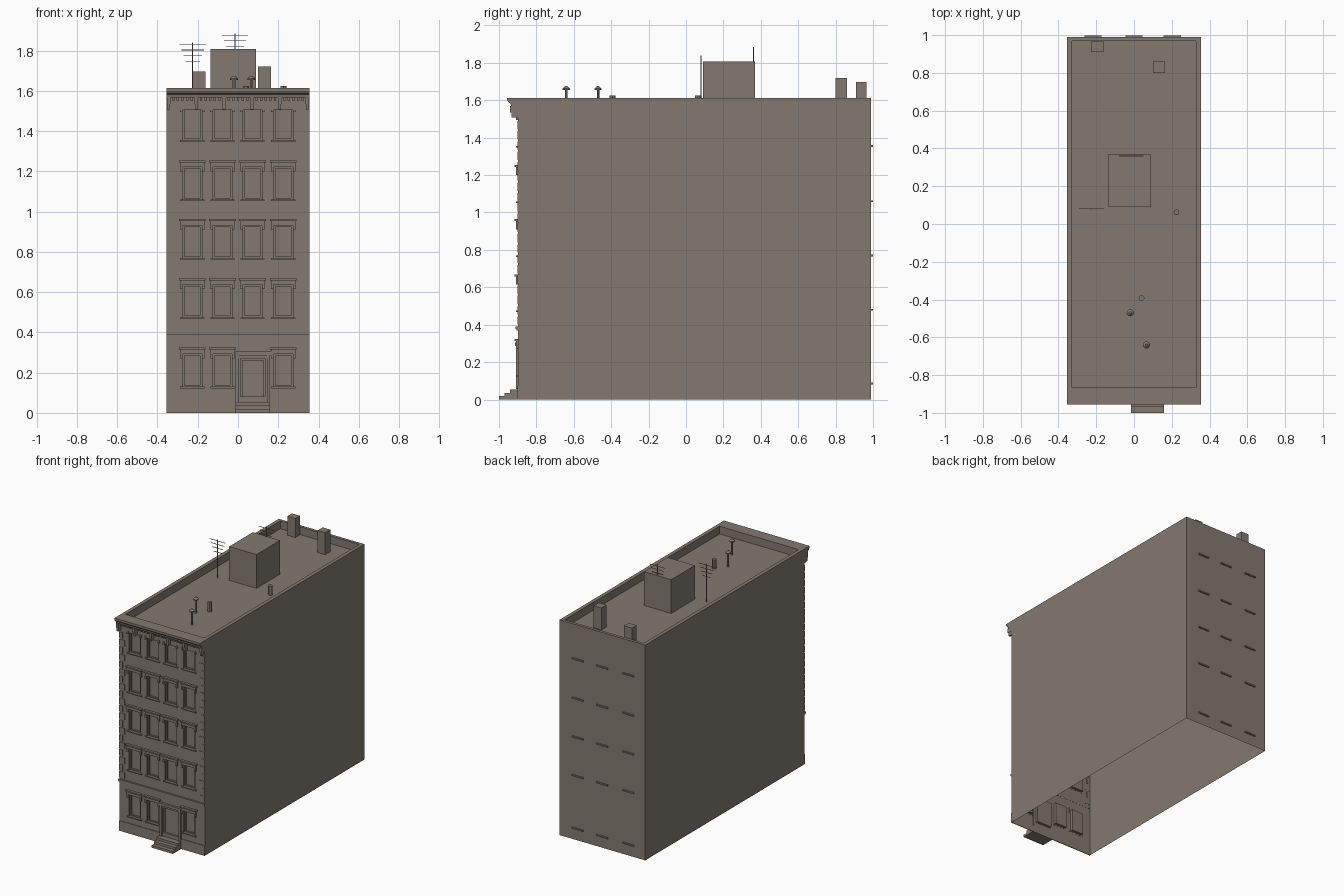
import bpy, bmesh, math
from mathutils import Matrix, Vector

if "Cube" in bpy.data.objects:
    bpy.data.objects.remove(bpy.data.objects["Cube"])

stone = bpy.data.materials.new("warm grey stone")
stone.diffuse_color = (0.228, 0.195, 0.162, 1)
stone.use_nodes = True
stone.node_tree.nodes["Principled BSDF"].inputs["Base Color"].default_value = stone.diffuse_color

X, FRONT, BACK, TOP, ROOF = 0.355, -0.898, 0.99, 1.613, 1.555
COLS = (-0.227, -0.077, 0.072, 0.225)
SILLS = (0.13, 0.475, 0.77, 1.06, 1.355)
W, H, RECESS = 0.048, 0.162, 0.02


def finish(name, bm, smooth=False):
    me = bpy.data.meshes.new(name)
    bm.to_mesh(me)
    bm.free()
    me.materials.append(stone)
    ob = bpy.data.objects.new(name, me)
    bpy.context.collection.objects.link(ob)
    if smooth:
        bpy.context.view_layer.objects.active = ob
        ob.select_set(True)
        bpy.ops.object.shade_smooth_by_angle()
        ob.select_set(False)
    return ob


def quad(bm, *pts):
    bm.faces.new([bm.verts.new(p) for p in pts])


def box(bm, x0, x1, y0, y1, z0, z1):
    m = Matrix.Translation(((x0 + x1) / 2, (y0 + y1) / 2, (z0 + z1) / 2))
    bmesh.ops.create_cube(bm, size=1, matrix=m @ Matrix.Diagonal((x1 - x0, y1 - y0, z1 - z0, 1)))


def relief(bm, x0, x1, z0, z1, depth):
    """Block standing out from the front wall."""
    box(bm, x0, x1, FRONT - depth, FRONT + 0.001, z0, z1)


def cyl(bm, x, y, z0, z1, r0, r1=None, n=12):
    bmesh.ops.create_cone(bm, cap_ends=True, segments=n, radius1=r0, radius2=r0 if r1 is None else r1,
                          depth=z1 - z0, matrix=Matrix.Translation((x, y, (z0 + z1) / 2)))


# Window and door openings
windows = [(c, s) for i, s in enumerate(SILLS) for j, c in enumerate(COLS) if not (i == 0 and j == 2)]
door = (0.012, 0.135, 0.082, 0.27)
openings = [(c - W, c + W, s, s + H) for c, s in windows] + [door]

# Front wall: a grid of faces with recessed openings
bm = bmesh.new()
xs = sorted({-X, X, *(o[0] for o in openings), *(o[1] for o in openings)})
zs = sorted({0, TOP, *(o[2] for o in openings), *(o[3] for o in openings)})
for a, b in zip(xs, xs[1:]):
    for c, d in zip(zs, zs[1:]):
        mx, mz = (a + b) / 2, (c + d) / 2
        if not any(o[0] < mx < o[1] and o[2] < mz < o[3] for o in openings):
            quad(bm, (a, FRONT, c), (b, FRONT, c), (b, FRONT, d), (a, FRONT, d))
for a, b, c, d in openings:
    f, r = FRONT, FRONT + RECESS
    quad(bm, (a, r, c), (b, r, c), (b, r, d), (a, r, d))
    quad(bm, (a, f, c), (a, r, c), (a, r, d), (a, f, d))
    quad(bm, (b, r, c), (b, f, c), (b, f, d), (b, r, d))
    quad(bm, (a, f, c), (b, f, c), (b, r, c), (a, r, c))
    quad(bm, (a, r, d), (b, r, d), (b, f, d), (a, f, d))
bmesh.ops.remove_doubles(bm, verts=bm.verts[:], dist=1e-5)
finish("front_wall", bm)

# Side and back walls, open underneath
bm = bmesh.new()
quad(bm, (X, FRONT, 0), (X, BACK, 0), (X, BACK, TOP), (X, FRONT, TOP))
quad(bm, (X, BACK, 0), (-X, BACK, 0), (-X, BACK, TOP), (X, BACK, TOP))
quad(bm, (-X, BACK, 0), (-X, FRONT, 0), (-X, FRONT, TOP), (-X, BACK, TOP))
finish("side_and_back_walls", bm)

# Sunken roof with parapet rim
bm = bmesh.new()
outer = [(-X, FRONT), (X, FRONT), (X, BACK), (-X, BACK)]
ix = X - 0.028
inner = [(-ix, -0.865), (ix, -0.865), (ix, 0.968), (-ix, 0.968)]
for i in range(4):
    j = (i + 1) % 4
    quad(bm, (*outer[i], TOP), (*outer[j], TOP), (*inner[j], TOP), (*inner[i], TOP))
    quad(bm, (*inner[i], TOP), (*inner[j], TOP), (*inner[j], ROOF), (*inner[i], ROOF))
quad(bm, *[(*p, ROOF) for p in inner])
bmesh.ops.remove_doubles(bm, verts=bm.verts[:], dist=1e-5)
finish("roof_and_parapet", bm)

# Window surrounds: sill, hood, hood brackets, sash
trim, sash = bmesh.new(), bmesh.new()
for c, s in windows:
    t = s + H
    relief(trim, c - W - 0.012, c + W + 0.012, s - 0.008, s, 0.010)
    if s < 1.3:
        relief(trim, c - W - 0.012, c + W + 0.012, t, t + 0.022, 0.010)
        relief(trim, c - W - 0.018, c + W + 0.018, t + 0.022, t + 0.032, 0.018)
    for k in (-1, 1):
        e = c + k * (W + 0.006)
        relief(trim, e - 0.006, e + 0.006, t - 0.022, t, 0.012)
        e = c + k * (W - 0.005)
        box(sash, e - 0.005, e + 0.005, FRONT + 0.010, FRONT + RECESS, s, t)
    for z in (s + 0.004, t - 0.004):
        box(sash, c - W, c + W, FRONT + 0.010, FRONT + RECESS, z - 0.004, z + 0.004)
finish("window_surrounds", trim)
finish("window_sashes", sash)

# Door surround and door leaf
bm = bmesh.new()
for a, b in ((-0.012, 0.004), (0.143, 0.159)):
    relief(bm, a, b, 0.055, 0.29, 0.012)
relief(bm, -0.016, 0.163, 0.285, 0.305, 0.016)
relief(bm, 0.004, 0.143, 0.27, 0.285, 0.006)
finish("door_surround", bm)
bm = bmesh.new()
box(bm, 0.02, 0.127, FRONT + 0.012, FRONT + RECESS, 0.082, 0.262)
finish("door_leaf", bm)

# Entrance steps
bm = bmesh.new()
for i, y in enumerate((-1.0, -0.97, -0.94)):
    box(bm, -0.016, 0.16, y, FRONT, 0.018 * i, 0.018 * (i + 1))
finish("entrance_steps", bm)

# Plinth, belt course and corner quoins
bm = bmesh.new()
relief(bm, -X, -0.016, 0, 0.075, 0.004)
relief(bm, 0.16, X, 0, 0.075, 0.004)
finish("plinth", bm)
bm = bmesh.new()
relief(bm, -X, X, 0.37, 0.378, 0.007)
relief(bm, -X, X, 0.378, 0.39, 0.013)
finish("belt_course", bm)
bm = bmesh.new()
for i in range(20):
    z, w = 0.40 + i * 0.055, (0.045, 0.03)[i % 2]
    relief(bm, -X, -X + w, z, z + 0.045, 0.003)
    relief(bm, X - w, X, z, z + 0.045, 0.003)
finish("quoins", bm)

# Cornice: stepped profile extruded along the facade
bm = bmesh.new()
prof = [(FRONT + 0.001, 1.505), (-0.905, 1.505), (-0.905, 1.568), (-0.935, 1.568), (-0.938, 1.583),
        (-0.948, 1.587), (-0.956, 1.60), (-0.956, TOP), (FRONT + 0.001, TOP)]
face = bm.faces.new([bm.verts.new((-X, y, z)) for y, z in prof])
ext = bmesh.ops.extrude_face_region(bm, geom=[face])
bmesh.ops.translate(bm, vec=(2 * X, 0, 0), verts=[v for v in ext["geom"] if isinstance(v, bmesh.types.BMVert)])
bmesh.ops.recalc_face_normals(bm, faces=bm.faces[:])
finish("cornice", bm)

# Large brackets and dentils under the cornice
bm = bmesh.new()
for i in range(6):
    x = -0.345 + 0.138 * i
    relief(bm, x - 0.009, x + 0.009, 1.535, 1.57, 0.042)
    relief(bm, x - 0.007, x + 0.007, 1.508, 1.535, 0.036)
    if i < 5:
        for j in range(1, 6):
            d = x + 0.138 * j / 6
            relief(bm, d - 0.006, d + 0.006, 1.55, 1.57, 0.025)
finish("cornice_brackets", bm)

# Rear window sills
bm = bmesh.new()
for x in (-0.217, 0.0, 0.203):
    for z in (0.085, 0.48, 0.77, 1.06, 1.355):
        box(bm, x - 0.046, x + 0.046, BACK - 0.001, 0.999, z - 0.005, z + 0.005)
finish("rear_sills", bm)

# Stair bulkhead and chimneys
bm = bmesh.new()
box(bm, -0.136, 0.09, 0.09, 0.37, ROOF, 1.808)
finish("stair_bulkhead", bm)
bm = bmesh.new()
box(bm, -0.228, -0.162, 0.91, 0.965, ROOF, 1.697)
box(bm, 0.1, 0.163, 0.80, 0.86, ROOF, 1.72)
finish("chimneys", bm)

# Mushroom vents and short pipes
bm = bmesh.new()
for x, y in ((-0.02, -0.47), (0.066, -0.64)):
    cyl(bm, x, y, ROOF, 1.66, 0.007)
    cyl(bm, x, y, 1.655, 1.662, 0.019)
    cyl(bm, x, y, 1.662, 1.675, 0.019, 0.006)
for x, y in ((0.04, -0.393), (0.225, 0.062)):
    cyl(bm, x, y, ROOF, 1.625, 0.015)
finish("roof_vents", bm, smooth=True)

# Antennas: mast with crossbars of shrinking width
bm = bmesh.new()
for x, y, z0, z1, bars in ((-0.225, 0.08, ROOF, 1.84, (1.83, 1.803, 1.775, 1.745)),
                           (-0.015, 0.36, 1.80, 1.885, (1.873, 1.848, 1.822))):
    cyl(bm, x, y, z0, z1, 0.003, n=6)
    for i, z in enumerate(bars):
        w = 0.065 - 0.01 * i
        box(bm, x - w, x + w, y - 0.0015, y + 0.0015, z - 0.0015, z + 0.0015)
finish("antennas", bm)
